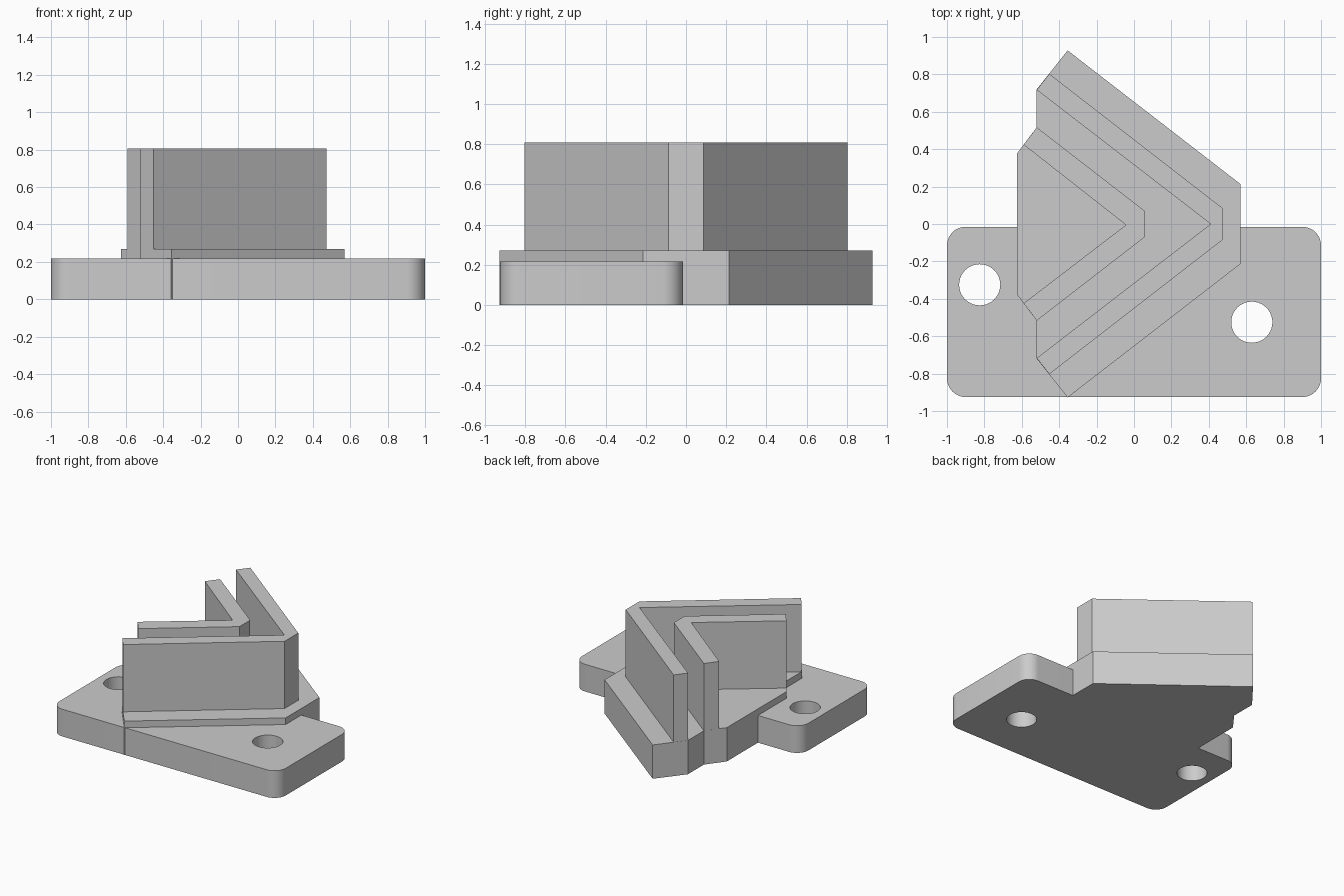
import bpy, bmesh
from math import sin, cos, pi, radians

cube = bpy.data.objects.get("Cube")
if cube:
    bpy.data.objects.remove(cube, do_unlink=True)

grey = bpy.data.materials.new("light grey")
grey.use_nodes = True
colour = (0.6, 0.6, 0.6, 1)
grey.diffuse_color = colour
grey.node_tree.nodes["Principled BSDF"].inputs["Base Color"].default_value = colour


def arc(cx, cy, r, start, end, steps):
    """Points along an arc, angles in radians."""
    angles = [start + (end - start) * i / steps for i in range(steps + 1)]
    return [(cx + r * cos(a), cy + r * sin(a)) for a in angles]


def prism(name, loops, z0, z1):
    """Extrude an outline, with optional inner hole loops, from z0 to z1."""
    bm = bmesh.new()
    edges = []
    for loop in loops:
        verts = [bm.verts.new((x, y, z0)) for x, y in loop]
        edges += [bm.edges.new((v, verts[i - 1])) for i, v in enumerate(verts)]
    bmesh.ops.triangle_fill(bm, edges=edges, use_beauty=True)
    bmesh.ops.dissolve_limit(bm, angle_limit=0.01, verts=[], edges=bm.edges[:])
    result = bmesh.ops.extrude_face_region(bm, geom=bm.faces[:], use_keep_orig=True)
    top = [g for g in result["geom"] if isinstance(g, bmesh.types.BMVert)]
    bmesh.ops.translate(bm, vec=(0, 0, z1 - z0), verts=top)
    bmesh.ops.recalc_face_normals(bm, faces=bm.faces[:])
    mesh = bpy.data.meshes.new(name)
    bm.to_mesh(mesh)
    bm.free()
    mesh.materials.append(grey)
    obj = bpy.data.objects.new(name, mesh)
    bpy.context.collection.objects.link(obj)
    return obj


def mirrored(half):
    """Close a half outline by reflecting it front to back."""
    return half + [(x, -y) for x, y in reversed(half) if y > 0]


# Mounting plate with rounded corners and two bolt holes
radius, front, back = 0.1, -0.925, -0.015
outline = []
for i, (sx, y) in enumerate([(1, back - radius), (-1, back - radius),
                             (-1, front + radius), (1, front + radius)]):
    outline += arc(sx * (1 - radius), y, radius, i * pi / 2, (i + 1) * pi / 2, 10)
holes = [arc(x, y, 0.11, 0, 2 * pi, 40)[:-1]
         for x, y in [(-0.825, -0.325), (0.63, -0.525)]]
plate = prism("mounting_plate", [outline] + holes, 0, 0.217)

# Arrow-shaped pedestal with stepped ends
pedestal = [(-0.625, 0.378), (-0.52, 0.517), (-0.52, 0.72), (-0.355, 0.928), (0.57, 0.213)]
prism("pedestal", [mirrored(pedestal)], 0, 0.27)

# Two nested V-shaped walls with blunt noses
outer = [(0.41, 0), (-0.52, 0.717), (-0.453, 0.803), (0.472, 0.086)]
inner = [(-0.043, -0.005), (-0.59, 0.424), (-0.52, 0.517), (0.06, 0.068)]
prism("outer_wall", [mirrored(outer)], 0.27, 0.807)
prism("inner_wall", [mirrored(inner)], 0.27, 0.807)

# Smooth the plate corners and hole walls only
bpy.ops.object.select_all(action="DESELECT")
plate.select_set(True)
bpy.context.view_layer.objects.active = plate
bpy.ops.object.shade_smooth_by_angle(angle=radians(30))
